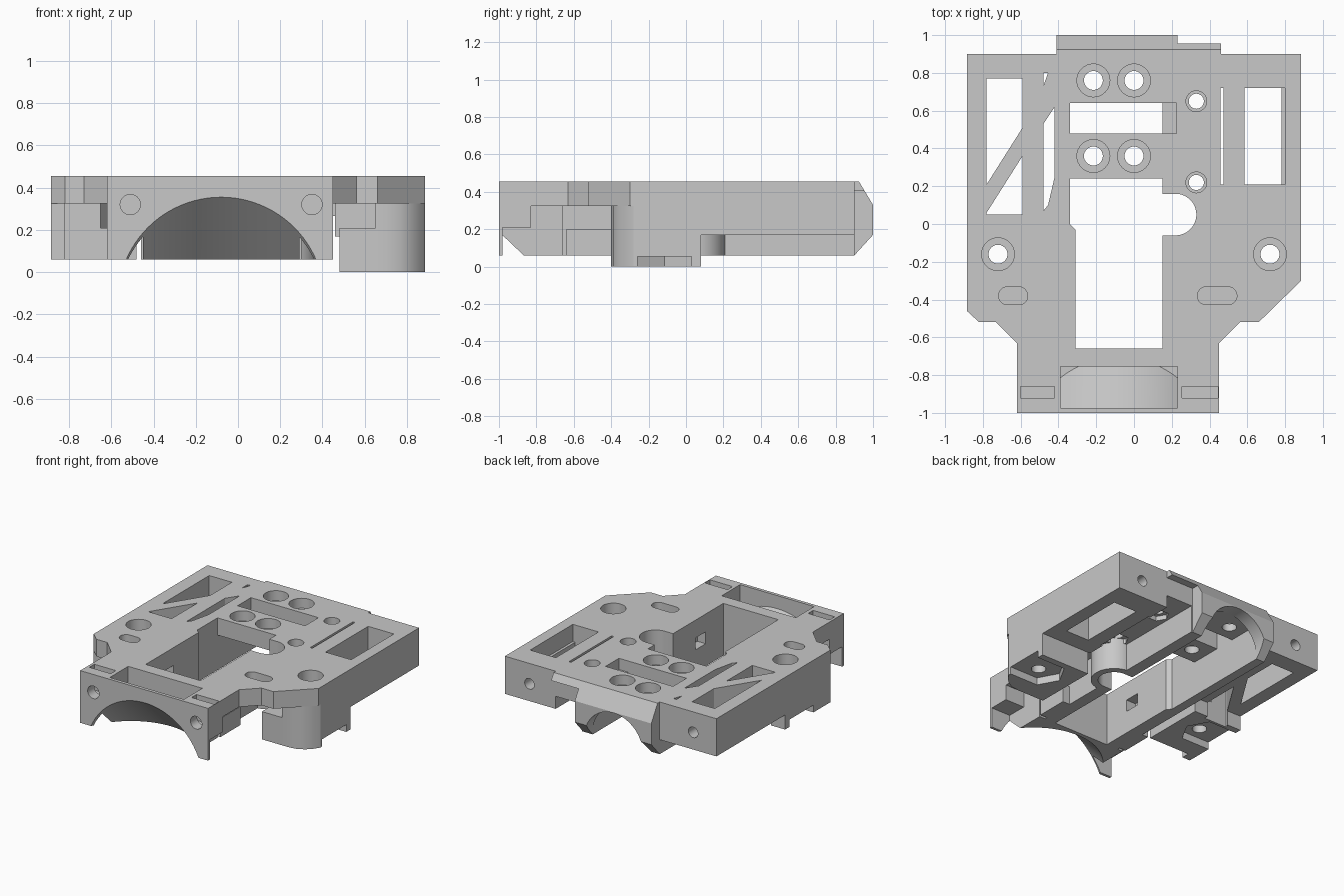
import bpy, bmesh, math
from mathutils import Matrix

if "Cube" in bpy.data.objects:
    bpy.data.objects.remove(bpy.data.objects["Cube"], do_unlink=True)

grey = bpy.data.materials.new("plain_grey")
grey.use_nodes = True
grey.diffuse_color = (0.58, 0.58, 0.58, 1)
grey.node_tree.nodes["Principled BSDF"].inputs["Base Color"].default_value = (0.58, 0.58, 0.58, 1)

TOP, DECK, BLOCK, LOW = 0.455, 0.325, 0.17, 0.06
# Maps a profile (u, v) extruded along w to the wanted axis
AXES = {"z": Matrix.Identity(3),
        "y": Matrix(((1, 0, 0), (0, 0, 1), (0, 1, 0))),
        "x": Matrix(((0, 0, 1), (1, 0, 0), (0, 1, 0)))}


def prism(name, outline, lo, hi, axis="z"):
    """Extrude a flat outline between two positions along an axis."""
    bm = bmesh.new()
    face = bm.faces.new([bm.verts.new((u, v, lo)) for u, v in outline])
    grown = bmesh.ops.extrude_face_region(bm, geom=[face])["geom"]
    bmesh.ops.translate(bm, vec=(0, 0, hi - lo),
                        verts=[g for g in grown if isinstance(g, bmesh.types.BMVert)])
    bmesh.ops.transform(bm, matrix=AXES[axis].to_4x4(), verts=bm.verts)
    bmesh.ops.recalc_face_normals(bm, faces=bm.faces)
    mesh = bpy.data.meshes.new(name)
    bm.to_mesh(mesh)
    bm.free()
    mesh.materials.append(grey)
    obj = bpy.data.objects.new(name, mesh)
    bpy.context.collection.objects.link(obj)
    return obj


def rect(u0, u1, v0, v1):
    return [(u0, v0), (u1, v0), (u1, v1), (u0, v1)]


def box(name, x0, x1, y0, y1, z0, z1):
    return prism(name, rect(x0, x1, y0, y1), z0, z1)


def arc(cx, cy, r, start=0, end=360, n=32):
    steps = n if end - start == 360 else n + 1
    angles = [math.radians(start + (end - start) * i / n) for i in range(steps)]
    return [(cx + r * math.cos(a), cy + r * math.sin(a)) for a in angles]


def stadium(cx, cy, length, width):
    r, h = width / 2, (length - width) / 2
    return arc(cx + h, cy, r, -90, 90, 12) + arc(cx - h, cy, r, 90, 270, 12)


def sloping_arch(name, radius):
    """Cylinder whose crown drops towards the back."""
    obj = prism(name, arc(-.08, -.135, radius, n=96), -1.1, -.6, "y")
    for v in obj.data.vertices:
        v.co.z -= .95 * (v.co.y + 1)
    return obj


def cut(cutter, *targets):
    """Subtract a cutter from every target, then drop it."""
    cutter.hide_render = True
    for obj in targets:
        mod = obj.modifiers.new("cut", "BOOLEAN")
        mod.operation, mod.solver, mod.object = "DIFFERENCE", "EXACT", cutter
        graph = bpy.context.evaluated_depsgraph_get()
        mesh = bpy.data.meshes.new_from_object(obj.evaluated_get(graph))
        obj.modifiers.clear()
        obj.data = mesh
    bpy.data.objects.remove(cutter, do_unlink=True)


# Top deck
deck = prism("deck", [(-.885, .9), (.885, .9), (.885, -.3), (.66, -.52), (.56, -.52),
                      (.45, -.63), (.45, -1), (-.62, -1), (-.62, -.63), (-.73, -.52),
                      (-.82, -.52), (-.885, -.46)], DECK, TOP)

# Side blocks under the deck
left_block = box("left_block", .46, .885, .08, .9, BLOCK, DECK)
right_block = box("right_block", -.885, -.4, .08, .9, BLOCK, DECK)
nut_pad = box("nut_pad", .24, .46, .1, .9, .265, DECK)

# Long rails beside the middle channel
left_rail = box("left_rail", .15, .24, -.66, .9, LOW, DECK)
right_rail = prism("right_rail", [(-.41, -.66), (-.31, -.66), (-.31, -.03), (-.34, 0),
                                  (-.34, .9), (-.41, .9)], LOW, DECK)
collar = prism("cable_collar", arc(.22, .05, .16, -90, 90), LOW, DECK)

# Chamfered rear hook with an arched underside
hook = prism("rear_hook", [(.9, LOW), (1, .17), (1, .33), (.925, TOP), (.9, TOP)],
             -.41, .23, "x")
rear_lip = prism("rear_lip", [(.9, .405), (.955, .405), (.925, TOP), (.9, TOP)], .23, .46, "x")
cut(prism("arch_cutter", [(-.34, 0), (.15, 0)] + arc(-.095, .08, .245, 0, 180), .8, 1.1, "y"),
    hook)

# Front beam, thin front plate and the duct behind them, under a sloping arch
front_beam = box("front_beam", -.62, .45, -.98, -.83, .21, DECK)
front_plate = box("front_plate", -.62, .45, -1, -.98, LOW, DECK)
duct = box("duct", -.45, .29, -.98, -.66, LOW, DECK)
front = [deck, front_beam, front_plate, duct]
cut(sloping_arch("arch_cutter", .49), *front)
for x, w in ((-.51, .18), (.35, .19)):
    cut(prism("screw_cutter", arc(x, .32, .048), -1.1, -.84, "y"), *front)
    cut(box("nut_slot_cutter", x - w / 2, x + w / 2, -.92, -.86, .26, .5), *front)

# Pocket above the arch, with its floor following the arch
pocket = box("pocket_cutter", -.39, .23, -.975, -.755, .1, .5)
cut(sloping_arch("pocket_floor", .515), pocket)
cut(pocket, *front)

# Corner pillars with nut traps
left_corner = [(.885, .08), (.885, -.28), (.86, -.32), (.82, -.36), (.77, -.39), (.7, -.4),
               (.65, -.4), (.65, .08)]
right_corner = [(-.885, .08), (-.885, -.46), (-.82, -.46), (-.82, -.4), (-.65, -.4), (-.65, .08)]
pillars = []
for side, name, base, corner in ((1, "left", 0, left_corner), (-1, "right", LOW, right_corner)):
    pillar = prism(name + "_pillar", corner, base, DECK)
    shelf = prism(name + "_pillar_shelf",
                  [(side * x, y) for x, y in rect(.48, .65, -.4, .08)], base, .21)
    brace = prism(name + "_brace", [(side * x - .08, y) for x, y in rect(.32, .38, -.64, -.4)],
                  LOW, .2)
    trap = [(side * x, y) for x, y in
            [(.95, .03), (.65, .03), (.57, -.115), (.65, -.26), (.95, -.26)]]
    cut(prism("trap_cutter", trap, base - .1, base + .055), pillar, shelf)
    cut(prism("bolt_cutter", arc(side * .72, -.16, .05), -.1, .6), pillar, shelf, deck)
    cut(prism("bore_cutter", arc(side * .72, -.16, .087), .36, .6), deck)
    pillars += [pillar, shelf, brace]

# Main opening, rounded cable notch and cross slot
cut(prism("opening_cutter", [(-.34, .24), (-.34, 0), (-.31, -.03), (-.31, -.66),
                             (.15, -.66), (.15, .24)], -.1, .6), deck)
cut(prism("notch_cutter", [(.1, -.06)] + arc(.22, .05, .11, -90, 90) + [(.1, .16)], -.1, .6),
    deck, left_rail, collar, nut_pad)
cut(box("slot_cutter", -.34, .15, .48, .64, -.1, .6), deck)
cut(box("slot_step_cutter", .1, .225, .48, .64, .37, .6), deck)
cut(box("side_port_cutter", -.39, .22, -.45, -.33, .23, .32), left_rail, right_rail)

# Counterbored bolts and small screw holes
for y in (.76, .36):
    for x in (-.215, 0):
        cut(prism("bolt_cutter", arc(x, y, .05), -.1, .6), deck)
        cut(prism("bore_cutter", arc(x, y, .087), .38, .6), deck)
for y in (.65, .22):
    cut(prism("screw_cutter", arc(.33, y, .04), -.1, .6), deck, nut_pad, collar)
    cut(prism("bore_cutter", arc(.33, y, .055), .4, .6), deck)
    cut(prism("hex_cutter", arc(.33, y, .075, n=6), .2, .3), nut_pad)

# Shallow oval recesses
for x, length in ((-.64, .155), (.44, .21)):
    cut(prism("oval_cutter", stadium(x, -.38, length, .095), .37, .6), deck)

# Windows and triangular cutouts through the sides
right_pillar, right_shelf = pillars[3:5]
for outline in ([(-.78, .77), (-.59, .77), (-.59, .51), (-.78, .21)],
                [(-.78, .05), (-.59, .05), (-.59, .36), (-.78, .06)],
                [(-.48, .53), (-.42, .62), (-.42, .25), (-.455, .1), (-.48, .07)],
                [(-.48, .8), (-.455, .8), (-.48, .73)]):
    cut(prism("window_cutter", outline, -.1, .6), deck, right_block, right_pillar, right_shelf)
cut(box("window_cutter", .585, .8, .21, .72, -.1, .6), deck)
cut(box("window_cutter", .585, .78, .21, .72, -.1, .6), left_block)
cut(box("slit_cutter", .457, .475, .21, .72, -.1, .6), deck, left_block, nut_pad)

# Screw holes in the rear faces
for x, block in ((.68, left_block), (-.69, right_block)):
    cut(prism("screw_cutter", arc(x, .3, .04), .78, 1, "y"), block, deck)

# Smooth the round walls, keep the edges sharp
bpy.ops.object.select_all(action="DESELECT")
parts = front + pillars + [left_block, right_block, nut_pad, left_rail, right_rail, collar,
                           hook, rear_lip]
for obj in parts:
    obj.select_set(True)
bpy.context.view_layer.objects.active = deck
bpy.ops.object.shade_smooth_by_angle(angle=math.radians(25))
